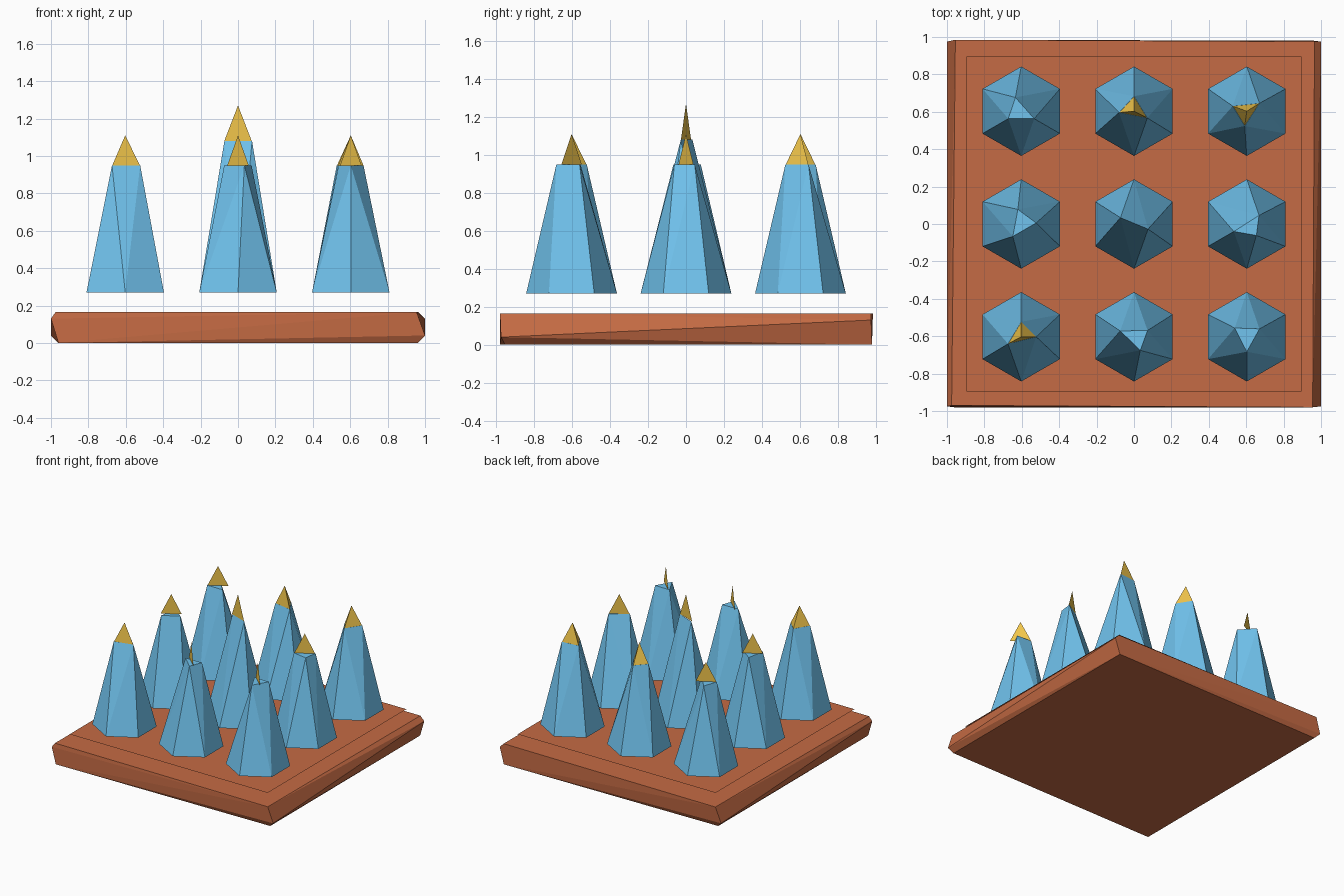
import bpy, bmesh
from math import radians, sin, cos

if "Cube" in bpy.data.objects:
    bpy.data.objects.remove(bpy.data.objects["Cube"])


def material(name, rgb):
    m = bpy.data.materials.new(name)
    m.diffuse_color = (*rgb, 1)
    m.use_nodes = True
    m.node_tree.nodes["Principled BSDF"].inputs["Base Color"].default_value = m.diffuse_color
    return m


CLAY = material("clay", (0.56, 0.147, 0.058))
BLUE = material("blue", (0.165, 0.55, 0.86))
GOLD = material("gold", (0.88, 0.56, 0.07))


def add(name, points, mat, hull=True):
    """Faceted object: convex hull of the points, or a single flat face."""
    bm = bmesh.new()
    verts = [bm.verts.new(p) for p in points]
    if hull:
        bmesh.ops.convex_hull(bm, input=verts)
        bmesh.ops.recalc_face_normals(bm, faces=bm.faces[:])
    else:
        bm.faces.new(verts)
    me = bpy.data.meshes.new(name)
    bm.to_mesh(me)
    bm.free()
    me.materials.append(mat)
    ob = bpy.data.objects.new(name, me)
    bpy.context.collection.objects.link(ob)


def ring(cx, cy, r, z, angles):
    return [(cx + r * cos(radians(a)), cy + r * sin(radians(a)), z) for a in angles]


# Base slab with uneven, chipped long edges
add("base_slab", [
    (-0.975, -0.97, 0.165), (0.955, -0.98, 0.165), (0.965, 0.975, 0.165), (-0.955, 0.985, 0.165),
    (-1, -0.975, 0.13), (-1, 0.975, 0.04), (1, -0.975, 0.04), (1, 0.975, 0.13),
    (-0.96, -0.98, 0), (0.96, -0.955, 0), (0.96, 0.98, 0), (-0.96, 0.955, 0)], CLAY)

# Thin sheet floating above the slab
S = 0.895
add("floating_sheet", [(-S, -S, 0.23), (S, -S, 0.23), (S, S, 0.23), (-S, S, 0.23)], CLAY, False)

# Spikes: column, row, angles of the top corners, angles of the tip's base corners
SPIKES = [
    (-1, 1, (113, 210, 330), (30, 210)),
    (0, 1, (90, 185, 333), (90, 185, 333)),
    (1, 1, (32, 160, 262), (32, 160, 262)),
    (-1, 0, (4, 103, 236), (30, 210)),
    (0, 0, (155, 340), (160, 340)),
    (1, 0, (35, 210, 310), (30, 210)),
    (-1, -1, (0, 90, 208), (0, 90, 208)),
    (0, -1, (25, 157, 295), (137, 317)),
    (1, -1, (32, 144, 270), (137, 317)),
]
HEX = range(30, 390, 60)
for i, j, top, tip in SPIKES:
    x, y = 0.603 * i, 0.603 * j
    z, apex = (1.08, 1.27) if i == j == 0 else (0.95, 1.11)
    tag = f"{i + 1}_{j + 1}"
    # Hexagonal foot tapering to a small top
    add("spike_" + tag, ring(x, y, 0.239, 0.27, HEX) + ring(x, y, 0.08, z, top), BLUE)
    # Gold tip: three-sided pyramid or a single upright triangle
    add("tip_" + tag, ring(x, y, 0.078, z, tip) + [(x, y, apex)], GOLD, len(tip) == 3)
